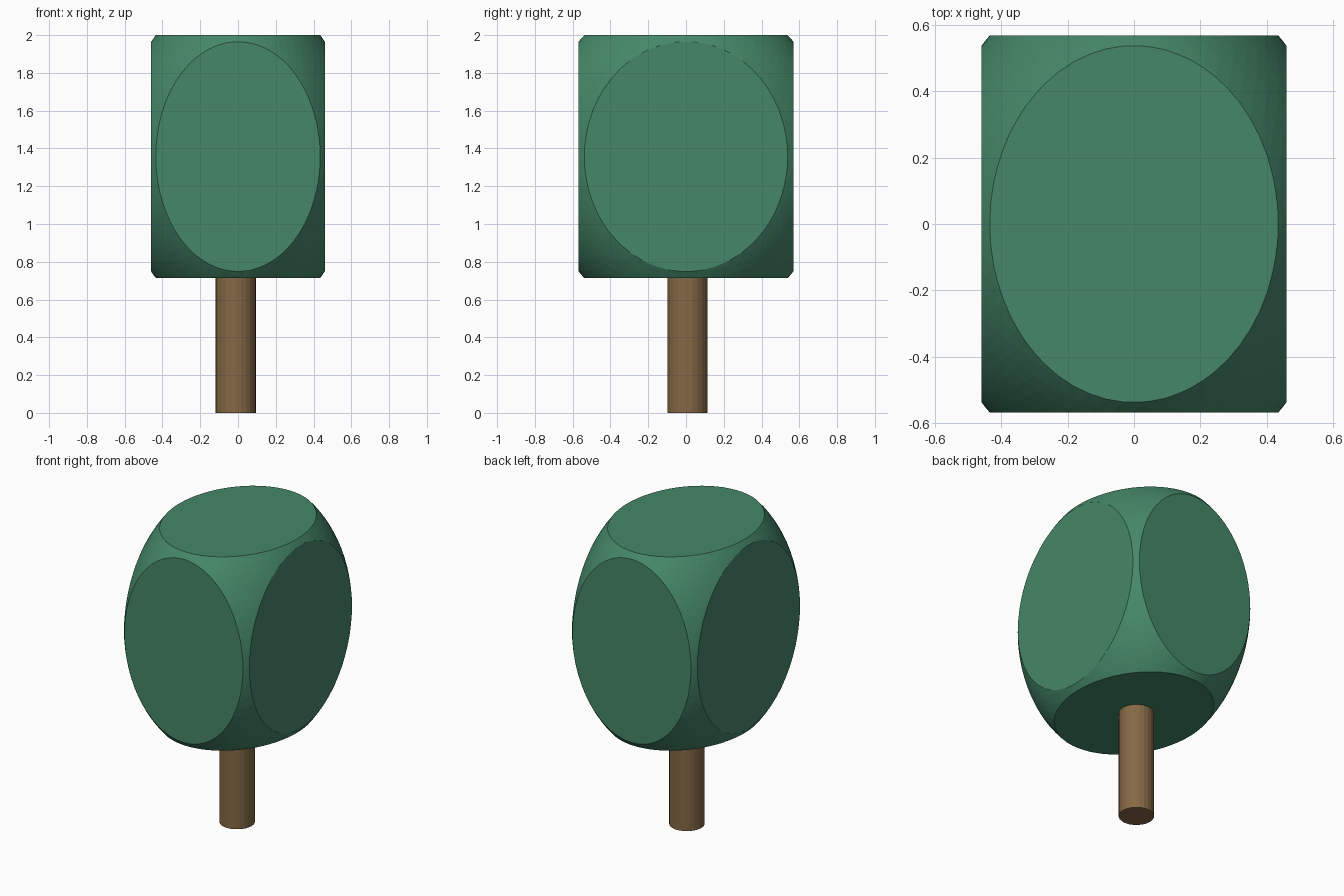
import bpy, bmesh
from mathutils import Vector, Matrix

if "Cube" in bpy.data.objects:
    bpy.data.objects.remove(bpy.data.objects["Cube"])


def add_part(name, bm, colour):
    mesh = bpy.data.meshes.new(name)
    bmesh.ops.recalc_face_normals(bm, faces=bm.faces)
    bm.to_mesh(mesh)
    bm.free()
    obj = bpy.data.objects.new(name, mesh)
    bpy.context.collection.objects.link(obj)
    mat = bpy.data.materials.new(name + "_material")
    mat.diffuse_color = (*colour, 1)
    mat.use_nodes = True
    mat.node_tree.nodes["Principled BSDF"].inputs["Base Color"].default_value = mat.diffuse_color
    mesh.materials.append(mat)
    return obj


# Crown: a sphere sliced flat by the six sides of a cube, then stretched
HALF = Vector((0.46, 0.569, 0.643))
CENTRE = Vector((0, 0, 1.357))
bm = bmesh.new()
bmesh.ops.create_icosphere(bm, subdivisions=5, radius=1.377)
for axis in range(3):
    for sign in (-1, 1):
        normal = Vector((0, 0, 0))
        normal[axis] = sign
        cut = bmesh.ops.bisect_plane(
            bm, geom=bm.verts[:] + bm.edges[:] + bm.faces[:],
            plane_co=normal, plane_no=normal, clear_outer=True)
        rim = [e for e in bm.edges if e.is_boundary]
        bmesh.ops.holes_fill(bm, edges=rim, sides=0)
bm.transform(Matrix.Translation(CENTRE) @ Matrix.Diagonal((*HALF, 1)))
add_part("crown", bm, (0.06, 0.245, 0.14))

# Trunk: a plain cylinder, slightly off centre, tucked into the crown
TRUNK_TOP = 0.75
bm = bmesh.new()
bmesh.ops.create_cone(
    bm, cap_ends=True, segments=24, radius1=0.107, radius2=0.107,
    depth=TRUNK_TOP,
    matrix=Matrix.Translation((-0.012, 0.008, TRUNK_TOP / 2)))
add_part("trunk", bm, (0.235, 0.14, 0.06))
